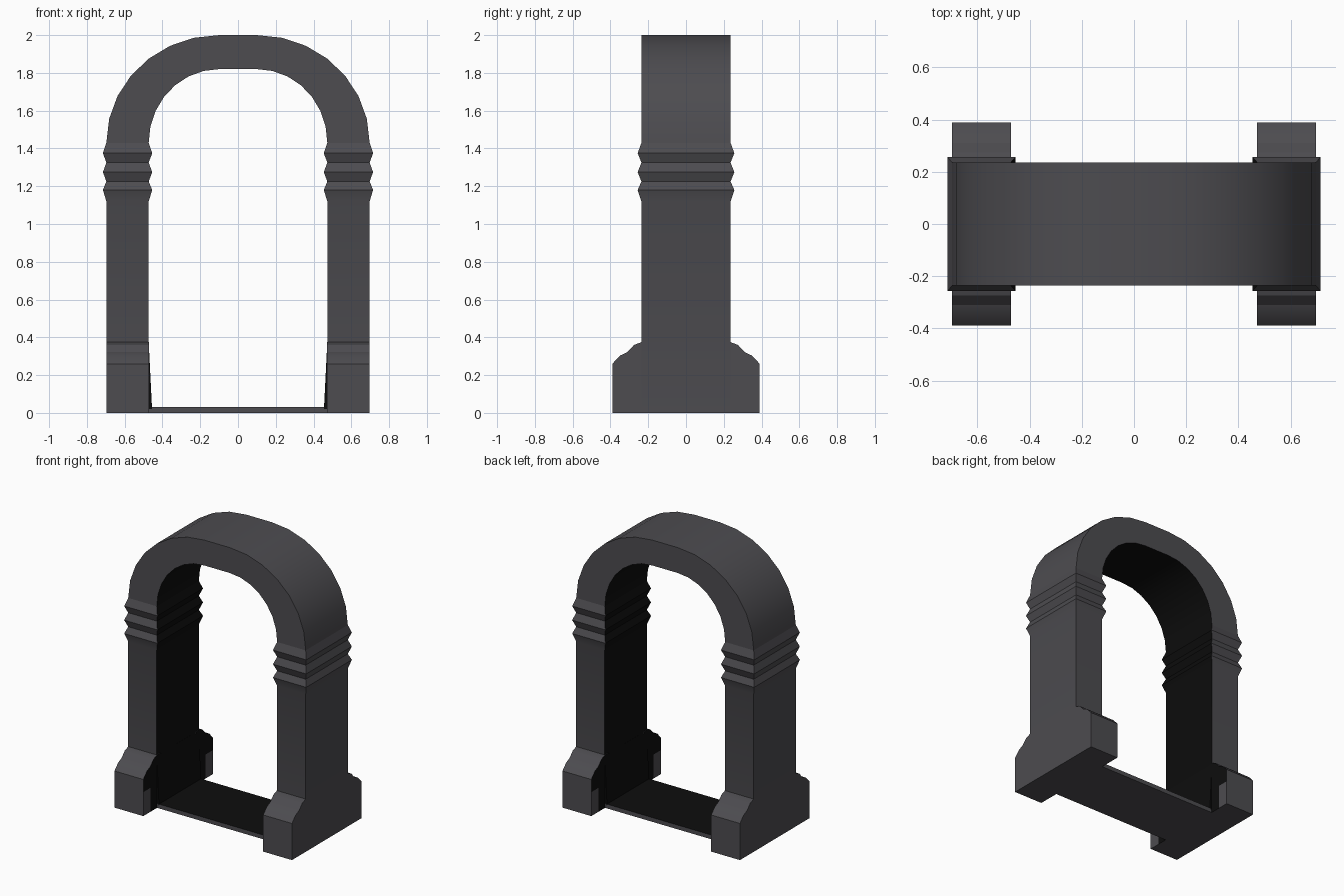
import bpy, bmesh, math

if "Cube" in bpy.data.objects:
    bpy.data.objects.remove(bpy.data.objects["Cube"])


def material(name, rgb):
    m = bpy.data.materials.new(name)
    m.diffuse_color = (*rgb, 1)
    m.use_nodes = True
    m.node_tree.nodes["Principled BSDF"].inputs["Base Color"].default_value = m.diffuse_color
    return m


stone = material("dark_grey_stone", (0.074, 0.072, 0.080))
black = material("black_lining", (0.004, 0.004, 0.004))

OUT, INN, DEPTH = 0.697, 0.473, 0.236


def loft(name, rings, is_black):
    """Skin a list of four-point rings and cap both ends."""
    bm = bmesh.new()
    vs = [[bm.verts.new(p) for p in ring] for ring in rings]
    for a, b in zip(vs, vs[1:]):
        for i in range(4):
            j = (i + 1) % 4
            bm.faces.new((a[i], a[j], b[j], b[i]))
    bm.faces.new(vs[0])
    bm.faces.new(vs[-1])
    return finish(name, bm, is_black)


def prism(name, profile, x0, x1, is_black, cuts=()):
    """Extrude a (y, z) profile along x, then slice it along extra planes."""
    bm = bmesh.new()
    face = bm.faces.new([bm.verts.new((x0, y, z)) for y, z in profile])
    ext = bmesh.ops.extrude_face_region(bm, geom=[face])
    moved = [v for v in ext["geom"] if isinstance(v, bmesh.types.BMVert)]
    bmesh.ops.translate(bm, verts=moved, vec=(x1 - x0, 0, 0))
    for co, no in cuts:
        bmesh.ops.bisect_plane(bm, geom=bm.verts[:] + bm.edges[:] + bm.faces[:],
                               plane_co=co, plane_no=no)
    return finish(name, bm, is_black)


def finish(name, bm, is_black):
    """Colour faces by the rule is_black(centre, normal) and shade."""
    bmesh.ops.recalc_face_normals(bm, faces=bm.faces)
    bm.normal_update()
    for f in bm.faces:
        f.material_index = int(is_black(f.calc_center_median(), f.normal))
    me = bpy.data.meshes.new(name)
    bm.to_mesh(me)
    bm.free()
    me.materials.append(stone)
    me.materials.append(black)
    ob = bpy.data.objects.new(name, me)
    bpy.context.collection.objects.link(ob)
    bpy.ops.object.select_all(action='DESELECT')
    ob.select_set(True)
    bpy.context.view_layer.objects.active = ob
    bpy.ops.object.shade_smooth_by_angle(angle=math.radians(25))
    return ob


# Piers: straight shaft with three ridged bands, black on the inner side
levels = [(0, 0), (1.12, 0), (1.18, 1), (1.225, 0), (1.275, 1),
          (1.325, 0), (1.375, 1), (1.43, 0)]
for side, s in (("left", -1), ("right", 1)):
    rings = []
    for z, ridge in levels:
        o = s * (OUT + 0.018 * ridge)
        i = s * (INN - 0.019 * ridge)
        d = DEPTH + 0.02 * ridge
        rings.append([(o, -d, z), (i, -d, z), (i, d, z), (o, d, z)])
    loft(side + "_pier", rings, lambda c, n: n.x * s < -0.5)

    # Black wedge flaring the foot of the opening
    d = DEPTH
    loft(side + "_lining_wedge",
         [[(s * 0.48, -d, z), (s * i, -d, z), (s * i, d, z), (s * 0.48, d, z)]
          for z, i in ((0.02, 0.455), (0.37, 0.4725))], lambda c, n: True)

# Arch: two elliptical quarters joined by a flat crown, black underside
N = 7
quarter = []
for k in range(N + 1):
    a = math.pi / 2 * k / N
    c, t = math.cos(a), math.sin(a)
    quarter.append((0.1 + (OUT - 0.1) * c, 1.43 + 0.57 * t,
                    0.1 + (INN - 0.1) * c, 1.43 + 0.39 * t))
path = quarter + [(-o, zo, -i, zi) for o, zo, i, zi in reversed(quarter)]
loft("arch", [[(o, -DEPTH, zo), (i, -DEPTH, zi), (i, DEPTH, zi), (o, DEPTH, zo)]
              for o, zo, i, zi in path],
     lambda c, n: abs(n.y) < 0.5 and n.x * c.x + n.z * (c.z - 1.3) < 0)

# Stepped feet to front and back of each pier, partly black on the inner side
step = [(0.2, 0), (0.39, 0), (0.39, 0.26), (0.35, 0.303), (0.31, 0.322),
        (0.275, 0.36), (0.235, 0.375), (0.2, 0.375)]
for side, s in (("left", -1), ("right", 1)):
    for end, e in (("front", -1), ("back", 1)):
        def foot_black(c, n):
            grey_patch = abs(c.y) > 0.31 and c.z < 0.17
            return n.x * s < -0.5 and not grey_patch
        prism(f"{side}_{end}_foot", [(e * y, z) for y, z in step],
              s * OUT, s * (INN - 0.002), foot_black,
              [((0, e * 0.31, 0), (0, 1, 0)), ((0, 0, 0.17), (0, 0, 1))])

# Threshold slab between the piers, black on top
d = DEPTH
prism("threshold", [(-d, 0), (d, 0), (d, 0.03), (-d, 0.03)], -INN, INN,
      lambda c, n: n.z > 0.5)
